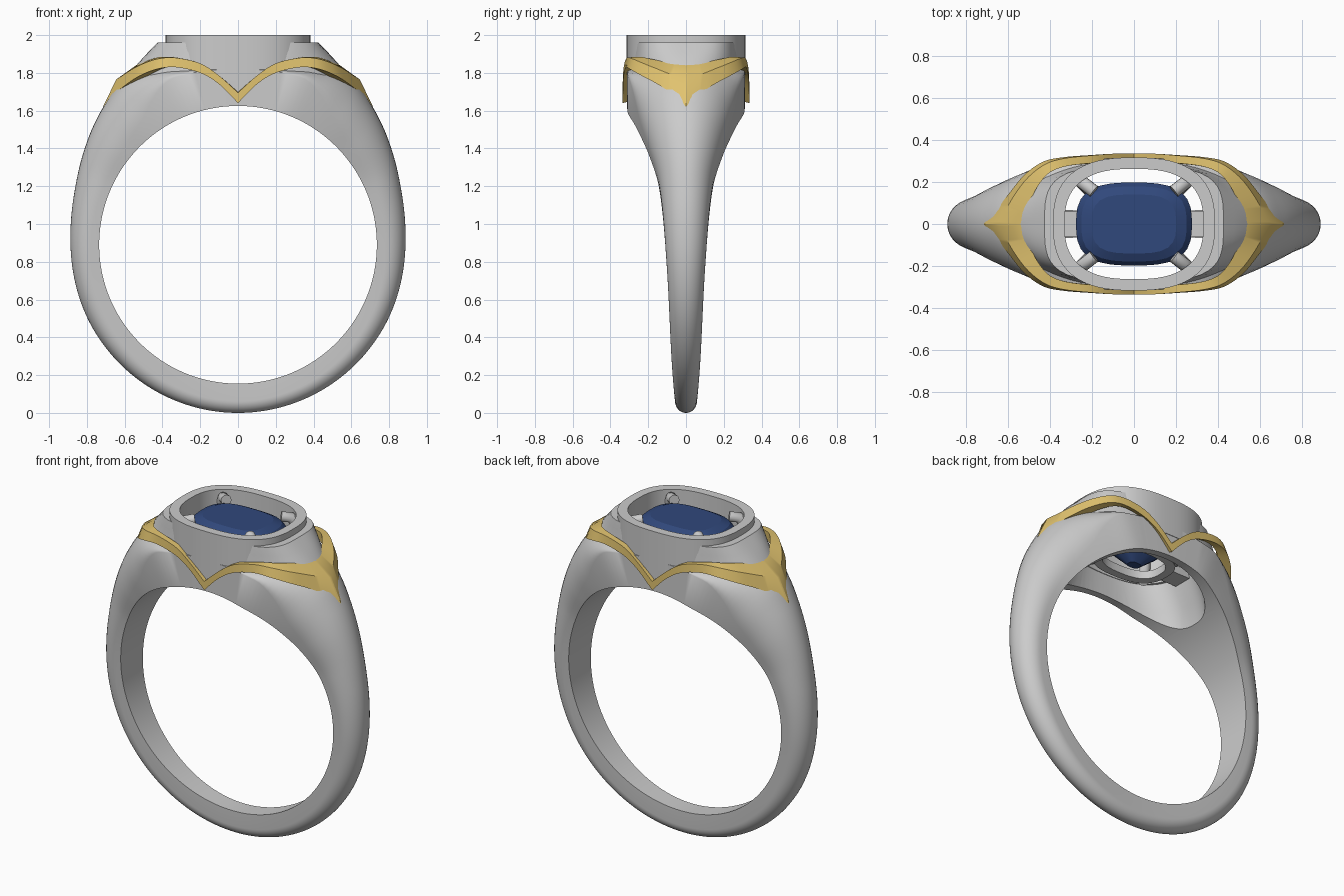
import bpy, bmesh
from math import sin, cos, pi, radians, degrees
from mathutils import Vector

if "Cube" in bpy.data.objects:
    bpy.data.objects.remove(bpy.data.objects["Cube"])

HOLE_Z, HOLE_R = 0.89, 0.735


def material(name, rgb):
    m = bpy.data.materials.new(name)
    m.diffuse_color = (*rgb, 1)
    m.use_nodes = True
    m.node_tree.nodes["Principled BSDF"].inputs["Base Color"].default_value = m.diffuse_color
    return m


gold = material("gold", (0.76, 0.55, 0.16))
blue = material("blue_stone", (0.03, 0.065, 0.2))


def hermite(keys, t):
    """Smooth interpolation through (position, value) keys."""
    def slope(i):
        a, b = keys[max(i - 1, 0)], keys[min(i + 1, len(keys) - 1)]
        return 0 if i in (0, len(keys) - 1) else (b[1] - a[1]) / (b[0] - a[0])
    for i in range(len(keys) - 1):
        (x0, y0), (x1, y1) = keys[i], keys[i + 1]
        if t <= x1:
            h = x1 - x0
            u = (t - x0) / h
            return ((2*u**3 - 3*u*u + 1) * y0 + (u**3 - 2*u*u + u) * h * slope(i)
                    + (3*u*u - 2*u**3) * y1 + (u**3 - u*u) * h * slope(i + 1))
    return keys[-1][1]


def loft(name, rings, wrap=False, mat=None, angle=35):
    """Skin closed rings of points; wrap joins last to first, else ends are capped."""
    bm = bmesh.new()
    vs = [[bm.verts.new(p) for p in r] for r in rings]
    n = len(vs[0])
    for i in range(len(vs) if wrap else len(vs) - 1):
        a, b = vs[i], vs[(i + 1) % len(vs)]
        for j in range(n):
            k = (j + 1) % n
            bm.faces.new((a[j], a[k], b[k], b[j]))
    if not wrap:
        bm.faces.new(vs[0][::-1])
        bm.faces.new(vs[-1])
    bmesh.ops.recalc_face_normals(bm, faces=bm.faces)
    me = bpy.data.meshes.new(name)
    bm.to_mesh(me)
    bm.free()
    ob = bpy.data.objects.new(name, me)
    bpy.context.collection.objects.link(ob)
    if mat:
        me.materials.append(mat)
    smooth(ob, angle)
    return ob


def smooth(ob, angle=35):
    bpy.ops.object.select_all(action='DESELECT')
    ob.select_set(True)
    bpy.context.view_layer.objects.active = ob
    if angle:
        bpy.ops.object.shade_smooth_by_angle(angle=radians(angle))


def oval(a, b, z, n=2.6, seg=72):
    """Superellipse ring at height z."""
    pts = []
    for i in range(seg):
        c, s = cos(2*pi*i/seg), sin(2*pi*i/seg)
        r = (abs(c)**n + abs(s)**n) ** (-1/n)
        pts.append((a*c*r, b*s*r, z))
    return pts


def cut(ob, cutter):
    m = ob.modifiers.new("cut", 'BOOLEAN')
    m.operation, m.solver, m.object = 'DIFFERENCE', 'EXACT', cutter
    bpy.ops.object.select_all(action='DESELECT')
    bpy.context.view_layer.objects.active = ob
    ob.select_set(True)
    bpy.ops.object.modifier_apply(modifier="cut")
    smooth(ob)


# Band: D-shaped sections swept round the finger hole (angle measured from top)
outer = [(0, .94), (15, .973), (25, 1.034), (30, 1.06), (36, 1.06), (44, 1.022),
         (60, .95), (73, .908), (90, .887), (120, .887), (180, .89)]
width = [(0, .313), (12, .311), (20, .305), (30, .272), (40, .235), (50, .195),
         (66, .142), (97, .103), (132, .08), (180, .058)]
wall = [(0, .95), (20, .8), (30, .5), (38, .3), (60, .2), (90, .3), (180, .6)]
sections = []
for i in range(180):
    ph = i * 2
    t = min(ph, 360 - ph)
    R, w, f = hermite(outer, t), hermite(width, t), hermite(wall, t)
    r0 = HOLE_R + f * (R - HOLE_R)
    prof = [(-w, HOLE_R), (w, HOLE_R)]
    prof += [(w * cos(pi*k/20), r0 + (R - r0) * sin(pi*k/20)) for k in range(21)]
    sections.append([(r * sin(radians(ph)), y, HOLE_Z + r * cos(radians(ph)))
                     for y, r in prof])
band = loft("band", sections, wrap=True)

# Sloping shoulder block under the bezel
shoulder = loft("shoulder", [oval(.575, .305, 1.79, 2.2), oval(.53, .297, 1.85, 2.3),
                             oval(.475, .285, 1.91, 2.8), oval(.425, .272, 1.96, 3.6)])

# Pocket through the head, flared towards the finger
pocket = loft("pocket_cutter", [oval(.46, .275, 1.40), oval(.42, .27, 1.60),
                                oval(.345, .265, 1.77), oval(.345, .265, 2.1)])
pocket.hide_render = True
for part in (band, shoulder):
    cut(part, pocket)
bpy.data.objects.remove(pocket)

# Bezel wall
loft("bezel", [oval(.385, .316, 1.76), oval(.385, .316, 2.0),
               oval(.33, .262, 2.0), oval(.33, .262, 1.76)], wrap=True)

# Gold trim: lower edge, crease and inner edge of one quarter, front to side
quarter = [
    ((0, .335, 1.64), (0, .335, 1.695), (0, .30, 1.70)),
    ((.1, .334, 1.74), (.1, .334, 1.785), (.1, .30, 1.785)),
    ((.2, .328, 1.80), (.2, .326, 1.85), (.2, .29, 1.85)),
    ((.33, .318, 1.83), (.33, .312, 1.88), (.32, .275, 1.88)),
    ((.43, .297, 1.82), (.42, .285, 1.875), (.40, .245, 1.885)),
    ((.52, .235, 1.785), (.50, .225, 1.85), (.45, .19, 1.875)),
    ((.59, .15, 1.74), (.56, .15, 1.82), (.49, .12, 1.86)),
    ((.65, .075, 1.69), (.605, .075, 1.79), (.52, .06, 1.85)),
    ((.715, 0, 1.62), (.645, 0, 1.765), (.54, 0, 1.84))]


def spline(p0, p1, p2, p3, u):
    return .5 * (2*p1 + (p2 - p0)*u + (2*p0 - 5*p1 + 4*p2 - p3)*u*u
                 + (3*p1 - p0 - 3*p2 + p3)*u**3)


rows = []
last = len(quarter) - 1
for i in range(last):
    st = [quarter[min(max(i + d, 0), last)] for d in (-1, 0, 1, 2)]
    for k in range(5):
        rows.append([spline(*[Vector(s[rail]) for s in st], k / 5) for rail in range(3)])
rows.append([Vector(p) for p in quarter[last]])
rows = [r + [Vector((r[0].x * .88, r[0].y * .88, r[0].z + .01))] for r in rows]


def mirror(rs, sx, sy):
    return [[(p.x * sx, p.y * sy, p.z) for p in r] for r in rs]


trim = (mirror(rows, 1, -1) + mirror(rows[-2::-1], 1, 1)
        + mirror(rows[1:], -1, 1) + mirror(rows[-2:0:-1], -1, -1))
loft("gold_trim", trim, wrap=True, mat=gold)

# Cushion-cut stone
loft("stone", [oval(.04, .03, 1.70, 3, 32), oval(.17, .12, 1.80, 3, 32),
               oval(.275, .197, 1.90, 3, 32), oval(.275, .197, 1.92, 3, 32),
               oval(.25, .178, 1.95, 3, 32), oval(.2, .14, 1.97, 3.2, 32)],
     mat=blue, angle=20)

# Gallery ring under the stone
loft("gallery", [oval(.24, .18, 1.71), oval(.24, .18, 1.76),
                 oval(.19, .13, 1.76), oval(.19, .13, 1.71)], wrap=True)

for sx in (-1, 1):
    # Bars joining gallery to bezel
    bpy.ops.mesh.primitive_cube_add(size=1, location=(sx * .285, 0, 1.745))
    bar = bpy.context.object
    bar.name = "gallery_bar"
    bar.scale = (.15, .12, .05)
    # Claws folding over the stone corners
    for sy in (-1, 1):
        cu = bpy.data.curves.new("claw", 'CURVE')
        cu.dimensions, cu.bevel_depth, cu.bevel_resolution = '3D', .031, 4
        cu.use_fill_caps = True
        path = [(.18, .13, 1.72), (.25, .2, 1.87), (.25, .2, 1.93),
                (.235, .19, 1.958), (.19, .155, 1.966)]
        sp = cu.splines.new('POLY')
        sp.points.add(len(path) - 1)
        for pt, (x, y, z) in zip(sp.points, path):
            pt.co = (x * sx, y * sy, z, 1)
        claw = bpy.data.objects.new("claw", cu)
        bpy.context.collection.objects.link(claw)
